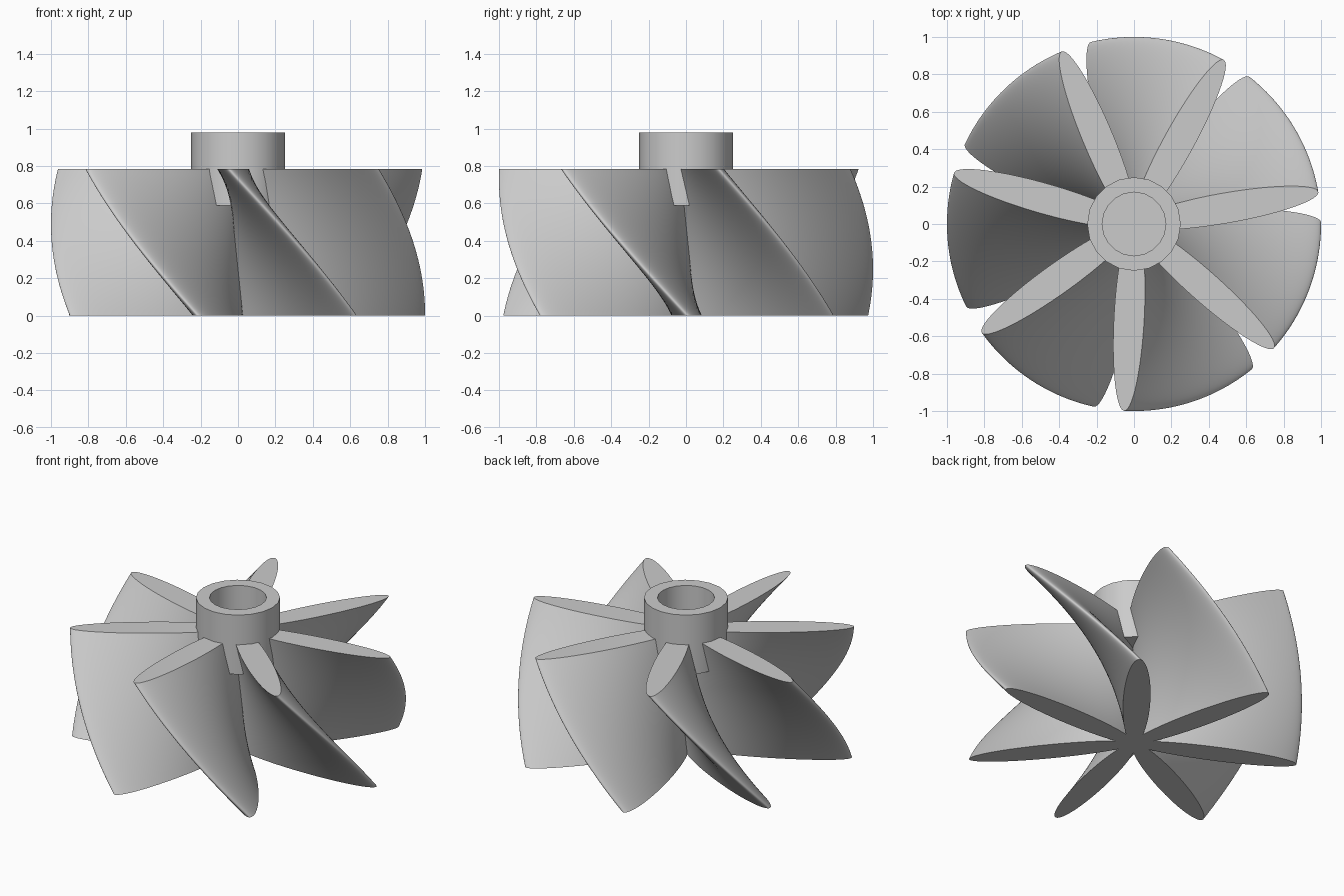
import bpy, bmesh, math

cube = bpy.data.objects.get("Cube")
if cube:
    bpy.data.objects.remove(cube, do_unlink=True)

BLADES = 7
TOP = 0.785
TWIST = math.radians(42)
TOP_ANGLE = math.radians(-93)
HALF_LENGTH, HALF_THICK = 0.5, 0.081

grey = bpy.data.materials.new("plain grey")
grey.use_nodes = True
colour = (0.6, 0.6, 0.6, 1)
grey.diffuse_color = colour
grey.node_tree.nodes["Principled BSDF"].inputs["Base Color"].default_value = colour


def make_object(name, bm):
    bmesh.ops.recalc_face_normals(bm, faces=bm.faces)
    mesh = bpy.data.meshes.new(name)
    bm.to_mesh(mesh)
    bm.free()
    mesh.materials.append(grey)
    obj = bpy.data.objects.new(name, mesh)
    bpy.context.collection.objects.link(obj)
    bpy.ops.object.select_all(action='DESELECT')
    obj.select_set(True)
    bpy.context.view_layer.objects.active = obj
    bpy.ops.object.shade_smooth_by_angle(angle=math.radians(30))
    return obj


def star_outline(steps=96):
    """Joined outline of elliptical blades, each clipped where it meets the next."""
    sector = math.pi / BLADES
    limit = 2 * math.atan(math.tan(sector) * HALF_LENGTH / HALF_THICK)
    points = []
    for b in range(BLADES):
        for i in range(steps):
            t = limit * (2 * i / steps - 1)
            x = HALF_LENGTH * (1 + math.cos(t))
            y = HALF_THICK * math.sin(t)
            points.append((math.hypot(x, y), math.atan2(y, x) + 2 * sector * b))
    return points


def bridge(bm, low, high):
    n = len(low)
    for i in range(n):
        j = (i + 1) % n
        bm.faces.new((low[i], low[j], high[j], high[i]))


# Twisted blades: one star outline swept upward while turning
bm = bmesh.new()
outline = star_outline()
LAYERS = 24
rings = []
for k in range(LAYERS + 1):
    f = k / LAYERS
    turn = TOP_ANGLE + TWIST * (1 - f)
    rings.append([bm.verts.new((r * math.cos(a + turn), r * math.sin(a + turn), TOP * f))
                  for r, a in outline])
for low, high in zip(rings, rings[1:]):
    bridge(bm, low, high)
bm.faces.new(rings[0])
bm.faces.new(rings[-1])
make_object("twisted_blades", bm)

# Hub with a blind bore in its top
bm = bmesh.new()
SIDES = 20
hub_profile = [(0.25, 0.59), (0.25, 0.98), (0.17, 0.98), (0.17, 0.788)]
rings = []
for r, z in hub_profile:
    rings.append([bm.verts.new((r * math.cos(math.tau * i / SIDES),
                                r * math.sin(math.tau * i / SIDES), z))
                  for i in range(SIDES)])
for low, high in zip(rings, rings[1:]):
    bridge(bm, low, high)
bm.faces.new(rings[0])
bm.faces.new(rings[-1])
make_object("hub", bm)
